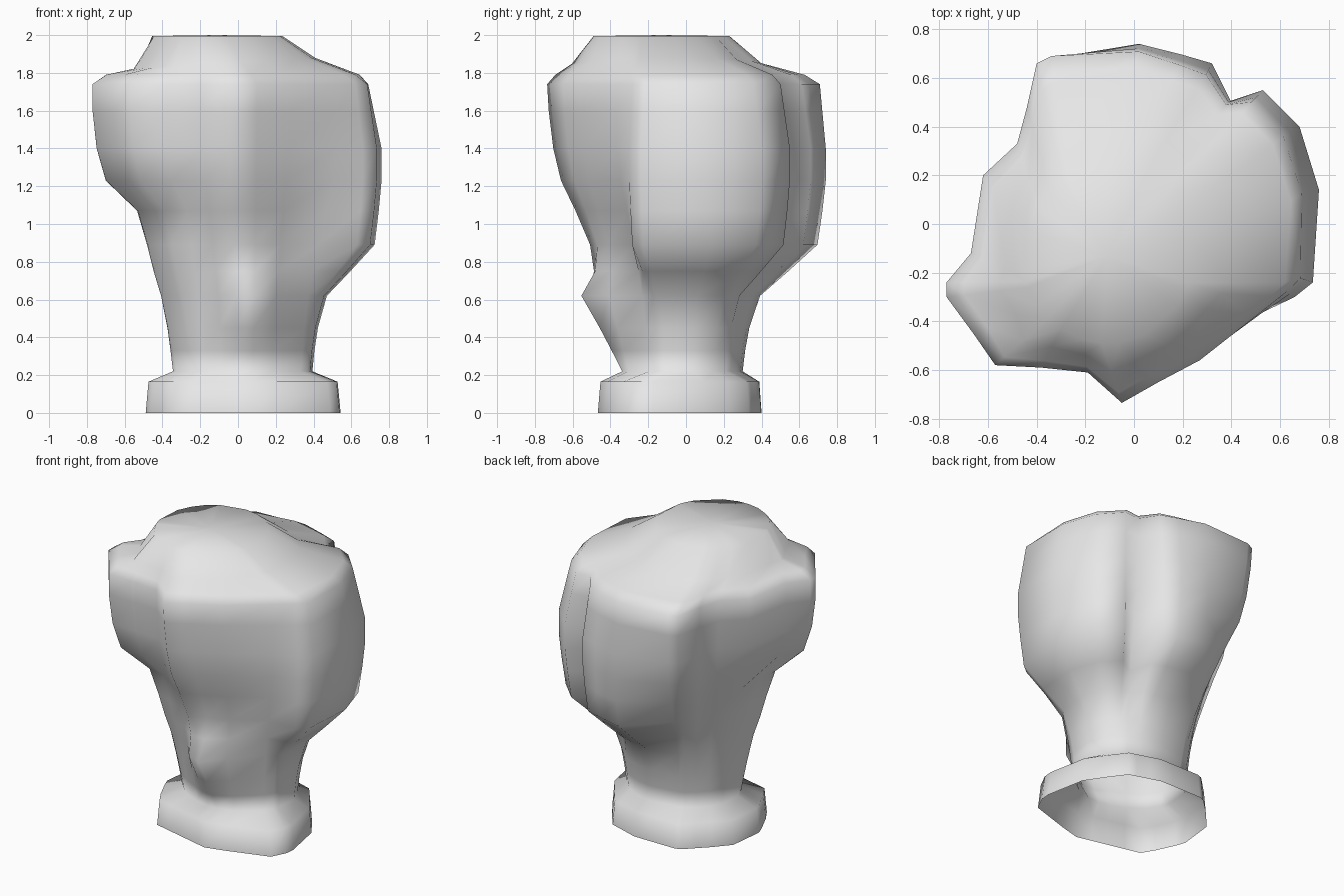
import bpy, bmesh, math
from mathutils import Vector, geometry

default_cube = bpy.data.objects.get("Cube")
if default_cube:
    bpy.data.objects.remove(default_cube, do_unlink=True)

# One flat grey
grey = bpy.data.materials.new("plain grey")
grey.use_nodes = True
colour = (0.8, 0.8, 0.8, 1)
grey.diffuse_color = colour
grey.node_tree.nodes["Principled BSDF"].inputs["Base Color"].default_value = colour

# How far each kind of side has swollen from neck to outline, per height
HEIGHTS = (.22, .33, .45, .62, .75, .89, 1.07, 1.23, 1.4, 1.6, 1.74)
SWELL = {
    "lobe": (0, .04, .09, .17, .26, .34, .46, .84, .95, 1, 1),
    "lean": (0, .04, .09, .19, .3, .44, .63, .82, .92, .98, 1),
    "full": (0, .03, .08, .21, .55, .9, .96, 1, 1, 1, 1),
}

# Lobed outline of the head, anticlockwise, grouped by kind of side
SIDES = [
    ("full", [(.76, .14), (.68, .40), (.53, .55)]),
    ("lean", [(.41, .53)]),
    ("full", [(.32, .66), (.20, .695), (.02, .74)]),
    ("lean", [(-.34, .69), (-.40, .66), (-.44, .48), (-.48, .33), (-.62, .20)]),
    ("lobe", [(-.67, -.12), (-.77, -.24), (-.77, -.30), (-.66, -.45),
              (-.57, -.58), (-.38, -.59)]),
    ("lean", [(-.19, -.61), (-.05, -.735), (.10, -.65), (.27, -.56), (.54, -.38)]),
    ("full", [(.66, -.30), (.735, -.24)]),
]
COLUMNS = [(Vector(p), SWELL[kind]) for kind, points in SIDES for p in points]

# Ten-sided foot
FOOT = [Vector(p) for p in (
    (.33, .33), (.11, .40), (-.22, .40), (-.46, .165), (-.49, -.10),
    (-.37, -.36), (.085, -.47), (.53, -.33), (.545, -.16), (.52, .05))]


def oval(p, cx, cy, rx, ry):
    """Point of an oval in the direction of an outline point."""
    d = p.normalized()
    return Vector((cx + rx * d.x, cy + ry * d.y))


def foot_point(p, z, scale):
    """Point of the foot's edge in the direction of an outline point."""
    for a, b in zip(FOOT, FOOT[1:] + FOOT[:1]):
        hit = geometry.intersect_line_line_2d(Vector((0, 0)), p * 3, a, b)
        if hit:
            return (hit * scale).to_3d() + Vector((0, 0, z))


def body_point(outline, z, rise):
    """Swell from the neck oval to the lobed outline."""
    p = oval(outline, .025, -.015, .375, .315).lerp(outline, rise)
    # left and back lobes draw in slightly towards the shoulder
    if z > 1.4:
        p *= 1 - (z - 1.4) * max(0, .33 * outline.x + .16 * outline.y)
    # small knob low on the front
    if p.y < 0:
        slope = .42 if z < .62 else .9
        push = max(0, .18 - slope * abs(z - .62))
        p.y -= push * max(0, 1 - abs(p.x - .07) / .2)
    return Vector((p.x, p.y, z))


def crown(outline):
    return oval(outline, -.11, -.13, .35, .36)


def shoulder_point(outline, blend, z, tilt):
    """Step between the crown and the outline."""
    p = crown(outline).lerp(outline, blend)
    if outline.y < -.5:
        p = p.lerp(outline, .2)
    return Vector((p.x, p.y, z + tilt * p.x))


# Stack of rings from the foot to the crown
outlines = [p for p, _ in COLUMNS]
rings = [[foot_point(p, z, s) for p in outlines] for z, s in ((0, 1), (.165, .97))]
for level, z in enumerate(HEIGHTS):
    rings.append([body_point(p, z, swell[level]) for p, swell in COLUMNS])
for blend, z, tilt in ((.78, 1.79, 0), (.33, 1.855, .06)):
    rings.append([shoulder_point(p, blend, z, tilt) for p in outlines])
rings.append([crown(p).to_3d() + Vector((0, 0, 1.995)) for p in outlines])

# Skin the rings; the foot stays open underneath
bm = bmesh.new()
loops = [[bm.verts.new(p) for p in ring] for ring in rings]
count = len(COLUMNS)
for low, high in zip(loops, loops[1:]):
    for i in range(count):
        j = (i + 1) % count
        bm.faces.new((low[i], low[j], high[j], high[i]))
peak = bm.verts.new((-.11, -.13, 2))
for i in range(count):
    bm.faces.new((loops[-1][i], loops[-1][(i + 1) % count], peak))
for face in bm.faces:
    face.smooth = True

mesh = bpy.data.meshes.new("lobed_stump")
bm.to_mesh(mesh)
bm.free()
mesh.materials.append(grey)
stump = bpy.data.objects.new("lobed_stump", mesh)
bpy.context.collection.objects.link(stump)
